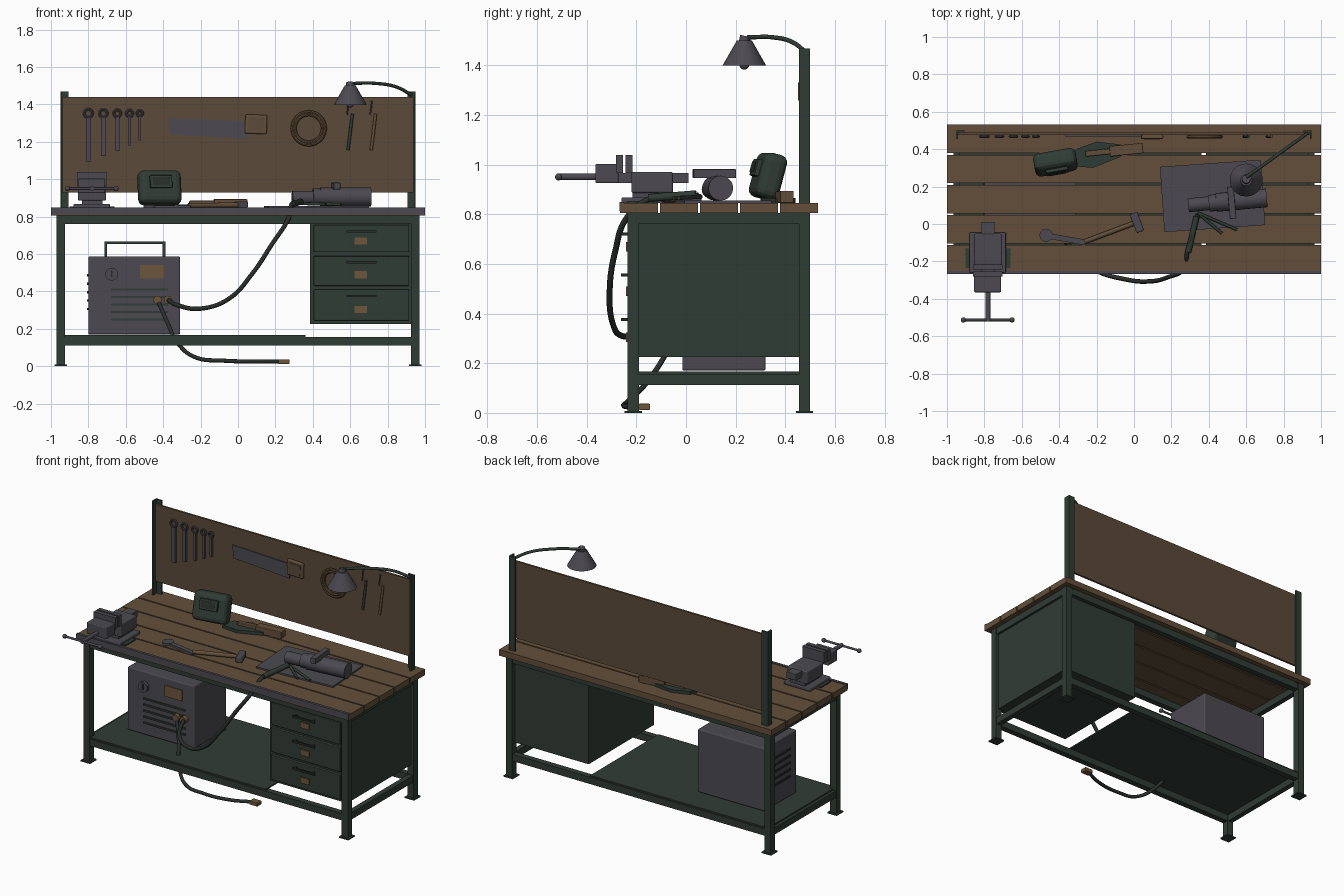
import bpy, bmesh, math
from mathutils import Vector

cube = bpy.data.objects.get("Cube")
if cube:
    bpy.data.objects.remove(cube, do_unlink=True)


def material(name, r, g, b):
    m = bpy.data.materials.new(name)
    m.use_nodes = True
    m.diffuse_color = (r, g, b, 1)
    m.node_tree.nodes["Principled BSDF"].inputs["Base Color"].default_value = (r, g, b, 1)
    return m


WOOD = material("bench wood", .125, .078, .042)
BOARD = material("board brown", .105, .068, .04)
GREEN = material("green paint", .03, .045, .035)
STEEL = material("grey steel", .072, .068, .082)
RUBBER = material("dark rubber", .022, .028, .024)
BRASS = material("brass", .15, .092, .045)


def finish(name, bm, mat, bevel=0, smooth=False):
    bmesh.ops.recalc_face_normals(bm, faces=bm.faces)
    me = bpy.data.meshes.new(name)
    bm.to_mesh(me)
    bm.free()
    ob = bpy.data.objects.new(name, me)
    bpy.context.collection.objects.link(ob)
    me.materials.append(mat)
    if bevel:
        mod = ob.modifiers.new("bevel", "BEVEL")
        mod.width, mod.segments = bevel, 3
    if smooth:
        bpy.ops.object.select_all(action="DESELECT")
        ob.select_set(True)
        bpy.context.view_layer.objects.active = ob
        bpy.ops.object.shade_smooth_by_angle()
    return ob


def box(name, x, y, z, mat, bevel=0, turn=(0, 0, 0)):
    """Box from ranges, turned about its own centre."""
    bm = bmesh.new()
    bmesh.ops.create_cube(bm, size=1)
    bmesh.ops.scale(bm, vec=[r[1] - r[0] for r in (x, y, z)], verts=bm.verts)
    ob = finish(name, bm, mat, bevel)
    ob.location = [sum(r) / 2 for r in (x, y, z)]
    ob.rotation_euler = [math.radians(a) for a in turn]
    return ob


def rod(name, a, b, r1, mat, r2=None, sides=20):
    """Cylinder or cone between two points."""
    a, b = Vector(a), Vector(b)
    bm = bmesh.new()
    bmesh.ops.create_cone(bm, cap_ends=True, segments=sides, radius1=r1,
                          radius2=r1 if r2 is None else r2, depth=(b - a).length)
    ob = finish(name, bm, mat, smooth=True)
    ob.location = (a + b) / 2
    ob.rotation_euler = (b - a).to_track_quat("Z", "Y").to_euler()
    return ob


def ball(name, centre, r, mat):
    bm = bmesh.new()
    bmesh.ops.create_uvsphere(bm, u_segments=16, v_segments=10, radius=r)
    finish(name, bm, mat, smooth=True).location = centre


def ring(name, centre, r, thick, mat):
    """Torus facing the front."""
    bpy.ops.mesh.primitive_torus_add(location=centre, rotation=(math.pi / 2, 0, 0), major_radius=r,
                                     minor_radius=thick, major_segments=32, minor_segments=8)
    ob = bpy.context.object
    ob.name = name
    ob.data.materials.append(mat)
    bpy.ops.object.shade_smooth_by_angle()


def tube(name, points, r, mat):
    cu = bpy.data.curves.new(name, "CURVE")
    cu.dimensions = "3D"
    cu.bevel_depth, cu.bevel_resolution, cu.use_fill_caps = r, 3, True
    sp = cu.splines.new("BEZIER")
    sp.bezier_points.add(len(points) - 1)
    for p, co in zip(sp.bezier_points, points):
        p.co = co
        p.handle_left_type = p.handle_right_type = "AUTO"
    cu.materials.append(mat)
    ob = bpy.data.objects.new(name, cu)
    bpy.context.collection.objects.link(ob)


def plate(name, outline, depth, mat):
    """Extruded outline of 3D points along a depth vector."""
    bm = bmesh.new()
    f = bm.faces.new([bm.verts.new(p) for p in outline])
    top = bmesh.ops.extrude_face_region(bm, geom=[f])["geom"]
    bmesh.ops.translate(bm, vec=depth, verts=[v for v in top if isinstance(v, bmesh.types.BMVert)])
    return finish(name, bm, mat)


# Bench top
for i in range(5):
    y = -.265 + i * .161
    box("top_plank", (-1, 1), (y, y + .152), (.805, .845), WOOD)
box("front_edge_strip", (-1, 1), (-.268, -.25), (.812, .85), STEEL)

# Frame: legs, feet, rails, uprights
for s in (-1, 1):
    side = lambda a, b: tuple(sorted((s * a, s * b)))
    for y in (-.235, .455):
        box("leg", side(.925, .97), (y, y + .045), (0, .805), GREEN)
        box("foot", side(.913, .982), (y - .012, y + .057), (0, .008), GREEN)
    for z in (.112, .76):
        box("side_rail", side(.93, .965), (-.19, .455), (z, z + .045), GREEN)
    box("upright_flange", side(.94, .95), (.455, .5), (.8, 1.468), GREEN)
    box("upright_back", side(.905, .95), (.49, .5), (.8, 1.468), GREEN)
for y in (-.232, .457):
    for z in (.112, .76):
        box("long_rail", (-.925, .925), (y, y + .04), (z, z + .045), GREEN)
box("lower_shelf", (-.945, .36), (-.225, .49), (.157, .166), GREEN)
box("tool_board", (-.938, .938), (.476, .49), (.93, 1.44), BOARD)

# Drawer cabinet
box("cabinet", (.385, .95), (-.212, .47), (.225, .775), GREEN)
for low, high in ((.245, .41), (.43, .59), (.61, .755)):
    box("drawer_front", (.405, .915), (-.234, -.21), (low, high), GREEN, .004)
    box("drawer_handle", (.58, .74), (-.262, -.252), (high - .04, high - .028), RUBBER)
    for x in (.59, .72):
        box("handle_post", (x, x + .01), (-.254, -.23), (high - .04, high - .028), RUBBER)
    box("label_plate", (.622, .69), (-.241, -.233), (low + .04, low + .078), BRASS)

# Welding machine
box("machine_body", (-.8, -.31), (-.015, .32), (.17, .588), STEEL, .008)
box("machine_panel", (-.525, -.395), (-.022, -.01), (.468, .54), BRASS)
rod("machine_dial", (-.675, -.012, .492), (-.675, -.035, .492), .034, STEEL)
box("dial_pointer", (-.68, -.67), (-.04, -.034), (.475, .515), RUBBER)
for i in range(5):
    box("front_vent", (-.68, -.375), (-.022, -.01), (.245 + i * .04, .256 + i * .04), GREEN)
    box("side_vent", (-.807, -.795), (.05, .26), (.3 + i * .045, .312 + i * .045), RUBBER)
box("carry_handle", (-.715, -.388), (.14, .165), (.653, .668), GREEN)
for x in (-.715, -.403):
    box("carry_post", (x, x + .015), (.14, .165), (.58, .655), GREEN)
for x in (-.43, -.375):
    rod("machine_socket", (x, -.01, .355), (x, -.045, .355), .022, BRASS)

# Hoses
tube("torch_hose", [(-.375, -.03, .355), (-.32, -.16, .325), (-.2, -.25, .308), (-.05, -.295, .36),
                    (.08, -.307, .5), (.18, -.285, .65), (.27, -.235, .79), (.285, -.15, .86),
                    (.34, .05, .875)], .012, RUBBER)
tube("ground_cable", [(-.43, -.03, .355), (-.38, -.08, .24), (-.32, -.16, .12), (-.22, -.235, .045),
                      (-.08, -.25, .03), (.1, -.225, .025), (.23, -.17, .025)], .011, RUBBER)
box("cable_clamp", (.215, .275), (-.19, -.145), (.012, .037), BRASS, .004)

# Vise
box("vise_base", (-.88, -.685), (-.26, -.045), (.845, .868), STEEL, .006)
box("vise_pad", (-.9, -.66), (-.235, -.13), (.845, .853), GREEN)
box("vise_neck", (-.835, -.725), (-.215, -.055), (.865, .9), STEEL)
box("vise_body", (-.855, -.705), (-.22, -.052), (.885, .97), STEEL, .008)
box("vise_slide", (-.815, -.745), (-.3, .01), (.925, .965), STEEL)
box("vise_front_block", (-.855, -.71), (-.365, -.272), (.925, 1.003), STEEL, .006)
for y in (-.281, -.244):
    box("vise_jaw", (-.862, -.702), (y, y + .028), (.965, 1.038), STEEL)
rod("vise_screw", (-.78, -.36, .95), (-.78, -.52, .95), .013, STEEL)
rod("vise_handle", (-.912, -.513, .95), (-.652, -.513, .95), .007, STEEL)
for x in (-.912, -.652):
    ball("handle_ball", (x, -.513, .95), .014, STEEL)

# Welding mask, its parts grouped under a tilted shell
mask = box("mask_shell", (-.535, -.305), (.282, .378), (.862, 1.045), GREEN, .03, (-15, 0, 10))
for name, w, y0, y1, h, mat in (("mask_window_frame", .06, -.075, -.04, .034, GREEN),
                                ("mask_glass", .046, -.079, -.07, .022, RUBBER)):
    part = box(name, (-w, w), (y0 + .01, y1), (-h + .02, h + .02), mat, .004)
    part.parent = mask

# Gloves and brush behind the mask
for k in (0, .04):
    plate("glove", [(-.33, .31 + k, .846), (-.22, .3 + k, .846), (-.07, .36 + k, .846),
                    (-.07, .385 + k, .846), (-.2, .4 + k, .846), (-.31, .36 + k, .846)],
          (0, 0, .02), GREEN)
box("brush_block", (-.13, .048), (.37, .425), (.846, .893), WOOD, .004, (0, 0, 6))
box("brush_handle", (-.26, -.11), (.368, .398), (.855, .885), WOOD, .004, (0, 0, 6))

# Spanner and hammer lying on the bench
rod("spanner_head", (-.47, -.06, .845), (-.47, -.06, .862), .035, STEEL)
box("spanner_shaft", (-.46, -.25), (-.097, -.067), (.846, .86), STEEL, 0, (0, 0, -10))
rod("hammer_handle", (-.265, -.095, .86), (.01, .008, .862), .013, WOOD)
box("hammer_head", (-.005, .037), (-.045, .06), (.846, .882), STEEL, .006, (0, 0, 21))

# Metal sheet and grinder
box("metal_sheet", (.15, .69), (-.025, .325), (.846, .856), STEEL, 0, (0, 0, 4))
rod("grinder_body", (.44, .115, .905), (.71, .14, .905), .05, STEEL)
rod("grinder_neck", (.29, .1, .9), (.45, .116, .9), .037, STEEL)
rod("grinder_collar", (.4, .11, .905), (.44, .115, .905), .045, STEEL)
box("grinder_guard", (.505, .54), (.028, .2), (.945, .982), STEEL, .003, (0, 0, 5))
rod("torch_grip", (.29, -.15, .865), (.335, .04, .88), .016, GREEN)
for end in ((.55, -.03, .865), (.47, -.05, .865)):
    rod("torch_rod", (.34, .06, .87), end, .008, GREEN)

# Lamp
tube("lamp_arm", [(.928, .485, 1.45), (.85, .43, 1.492), (.74, .35, 1.512), (.6, .25, 1.512)], .009, GREEN)
rod("lamp_shade", (.6, .235, 1.398), (.6, .235, 1.5), .088, STEEL, .03, 28)
rod("lamp_cap", (.6, .235, 1.495), (.6, .24, 1.517), .022, STEEL)
ball("lamp_bulb", (.6, .235, 1.402), .02, STEEL)

# Spanners hung on the board
for i, x in enumerate((-.8, -.72, -.645, -.58, -.525)):
    w = .014 - i * .0017
    ring("hung_spanner_ring", (x, .468, 1.352), .022 - i * .0018, .007, STEEL)
    box("hung_spanner", (x - w, x + w), (.463, .476), (1.095 + i * .028, 1.335), STEEL)

# Saw, wire coil and files on the board
plate("saw_blade", [(-.37, .468, 1.325), (.05, .468, 1.31), (.05, .468, 1.215), (-.36, .468, 1.24)],
      (0, .008, 0), STEEL)
box("saw_handle", (.038, .155), (.455, .477), (1.243, 1.345), WOOD, .008, (0, 2, 0))
box("saw_grip_inset", (.055, .138), (.451, .457), (1.26, 1.328), BOARD, 0, (0, 2, 0))
for r in (.088, .074):
    ring("wire_coil", (.378, .466, 1.272), r, .009, WOOD)
for x, mat in ((.588, GREEN), (.712, WOOD)):
    rod("file_handle", (x, .468, 1.155), (x + .024, .468, 1.35), .008, mat)
    rod("file_tip", (x - .005, .468, 1.345), (x + .004, .468, 1.42), .004, STEEL)
